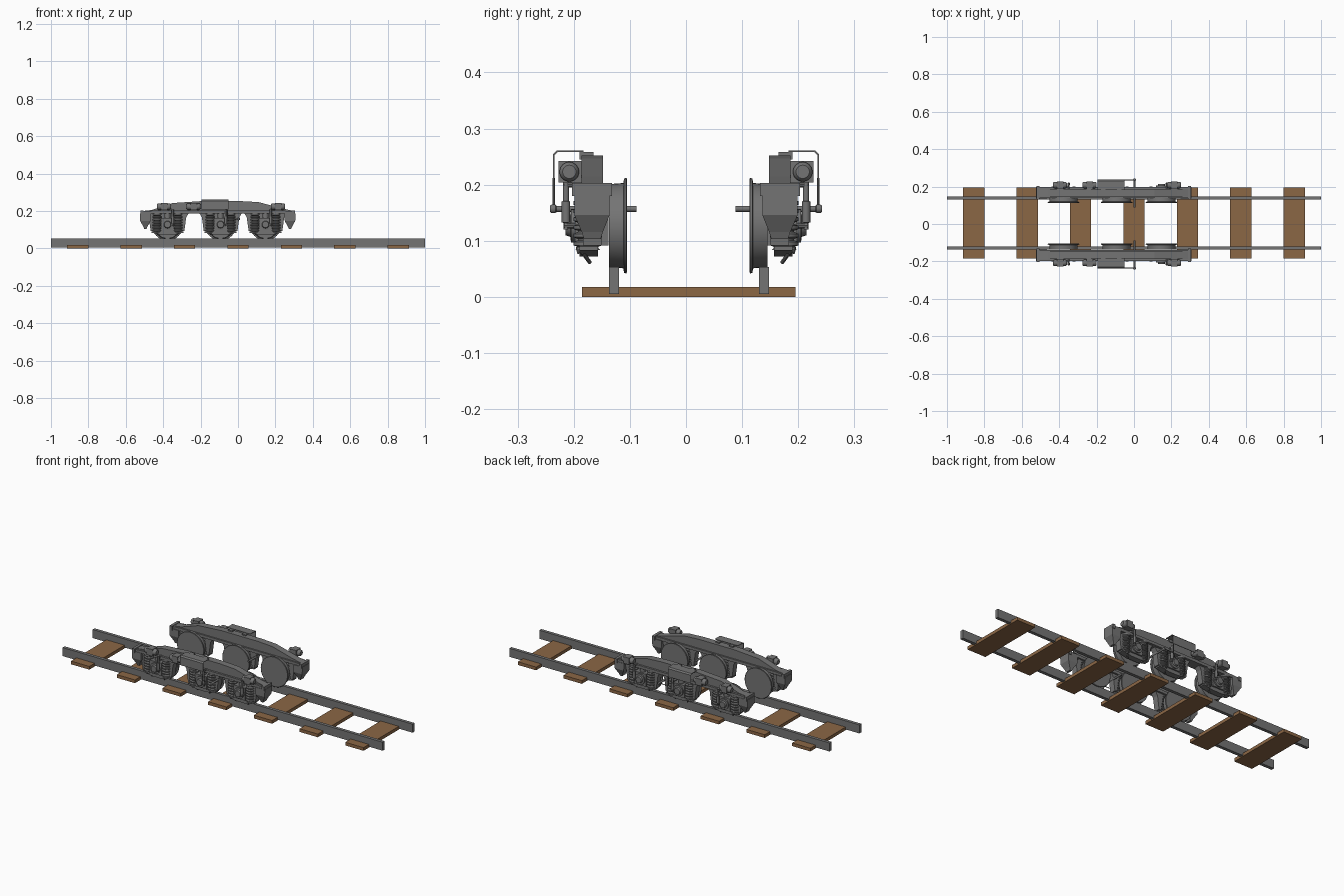
import bpy, bmesh, math
from mathutils import Vector


def material(name, colour):
    m = bpy.data.materials.new(name)
    m.diffuse_color = (*colour, 1)
    return m


brown = material("sleeper_wood", (0.26, 0.135, 0.06))
steel = material("dark_steel", (0.175, 0.175, 0.175))


def finish(bm, name, smooth=False, mat=steel):
    bmesh.ops.recalc_face_normals(bm, faces=bm.faces)
    me = bpy.data.meshes.new(name)
    bm.to_mesh(me)
    me.materials.append(mat)
    ob = bpy.data.objects.new(name, me)
    bpy.context.collection.objects.link(ob)
    if smooth:
        me.shade_smooth()
        me.set_sharp_from_angle(angle=math.radians(35))
    return ob


def pair(bm, name, smooth=False, shift=0.0):
    """Front bogie part plus its mirrored twin on the back rail."""
    finish(bm, "front_" + name, smooth)
    for v in bm.verts:
        v.co.y = -v.co.y + shift
    finish(bm, "back_" + name, smooth)
    bm.free()


def loft(bm, rings):
    loops = [[bm.verts.new(p) for p in r] for r in rings]
    n = len(loops[0])
    for a, b in zip(loops, loops[1:]):
        for i in range(n):
            bm.faces.new((a[i], a[(i + 1) % n], b[(i + 1) % n], b[i]))
    bm.faces.new(loops[0])
    bm.faces.new(loops[-1])


def rect(x0, x1, y0, y1, z):
    return [(x0, y0, z), (x1, y0, z), (x1, y1, z), (x0, y1, z)]


def box(bm, x0, x1, y0, y1, z0, z1):
    loft(bm, [rect(x0, x1, y0, y1, z0), rect(x0, x1, y0, y1, z1)])


def prism(bm, pts, y0, y1):
    loft(bm, [[(x, y, z) for x, z in pts] for y in (y0, y1)])


def turned(bm, c, axis, profile, n=20):
    """Stacked circles: profile is (distance along axis, radius)."""
    rot = Vector((0, 0, 1)).rotation_difference(Vector(axis)).to_matrix()
    c = Vector(c)
    loft(bm, [[c + rot @ Vector((r * math.cos(2 * math.pi * i / n), r * math.sin(2 * math.pi * i / n), d))
               for i in range(n)] for d, r in profile])


def rod(bm, a, b, r, n=10):
    d = Vector(b) - Vector(a)
    turned(bm, a, d.normalized(), [(0, r), (d.length, r)], n)


X, Y, Z = (1, 0, 0), (0, 1, 0), (0, 0, 1)
wheels = (-0.377, -0.093, 0.147)

# Track
for i in range(7):
    bm = bmesh.new()
    x = -0.857 + i * 0.2857
    box(bm, x - 0.057, x + 0.057, -0.185, 0.195, 0, 0.018)
    finish(bm, "sleeper", mat=brown)
for name, y in (("front_rail", -0.128), ("back_rail", 0.139)):
    bm = bmesh.new()
    box(bm, -1, 1, y - 0.009, y + 0.009, 0.005, 0.053)
    finish(bm, name)

# Wheels with flange on the inner face
for x in wheels:
    bm = bmesh.new()
    turned(bm, (x, -0.1375, 0.127), Y, [(0, 0.074), (0.026, 0.076), (0.027, 0.084),
                                       (0.031, 0.085), (0.0325, 0.083)], 40)
    pair(bm, "wheel", True, 0.008)

# Main side beam
bm = bmesh.new()
prism(bm, [(-0.505, 0.165), (-0.505, 0.2), (-0.46, 0.205), (-0.35, 0.242), (-0.2, 0.252), (0.02, 0.252),
           (0.11, 0.247), (0.23, 0.215), (0.295, 0.2), (0.295, 0.165), (0.22, 0.185), (-0.43, 0.185)],
      -0.186, -0.148)
pair(bm, "side_beam")
bm = bmesh.new()
prism(bm, [(-0.51, 0.185), (-0.51, 0.198), (-0.46, 0.201), (0.25, 0.201), (0.3, 0.198), (0.3, 0.185)],
      -0.197, -0.14)
pair(bm, "beam_flange")

# End boxes with tapered hoppers and end plates
for x, px in ((-0.495, -0.512), (0.278, 0.297)):
    bm = bmesh.new()
    loft(bm, [rect(x - 0.006, x + 0.006, -0.182, -0.152, 0.103),
              rect(x - 0.011, x + 0.011, -0.186, -0.148, 0.116),
              rect(x - 0.028, x + 0.028, -0.199, -0.136, 0.146),
              rect(x - 0.029, x + 0.029, -0.199, -0.136, 0.187)])
    pair(bm, "end_hopper")
    bm = bmesh.new()
    box(bm, px - 0.008, px + 0.008, -0.203, -0.132, 0.18, 0.203)
    pair(bm, "end_plate")

# Axle guards, springs and axle boxes around each wheel
for x in wheels:
    bm = bmesh.new()
    for s in (-1, 1):
        prism(bm, [(x + s * a, z) for a, z in ((0.062, 0.19), (0.115, 0.19), (0.1, 0.165),
                                              (0.09, 0.092), (0.076, 0.092))], -0.184, -0.15)
    pair(bm, "axle_guard")

    bm = bmesh.new()
    box(bm, x - 0.036, x + 0.036, -0.198, -0.138, 0.092, 0.163)
    prism(bm, [(x - 0.085, 0.083), (x - 0.085, 0.09), (x - 0.03, 0.105), (x + 0.03, 0.105),
               (x + 0.085, 0.09), (x + 0.085, 0.083), (x + 0.03, 0.072), (x - 0.03, 0.072)], -0.19, -0.157)
    pair(bm, "axle_box")
    bm = bmesh.new()
    turned(bm, (x, -0.197, 0.127), (0, -1, 0), [(0, 0.03), (0.008, 0.03), (0.009, 0.02), (0.018, 0.017)], 20)
    rod(bm, (x, -0.174, 0.155), (x, -0.174, 0.195), 0.016, 14)
    pair(bm, "axle_cap", True)

    for s in (-1, 1):
        sx = x + s * 0.056
        bm = bmesh.new()
        prof = [(-0.004, 0.022)]
        for k in range(6):
            z = k * 0.0145
            prof += [(z + 0.001, 0.018), (z + 0.004, 0.026), (z + 0.010, 0.026), (z + 0.013, 0.018)]
        prof += [(0.09, 0.024), (0.1, 0.024)]
        turned(bm, (sx, -0.175, 0.088), Z, prof, 18)
        pair(bm, "spring", True)
        bm = bmesh.new()
        rod(bm, (sx, -0.19, 0.09), (sx, -0.187, 0.078), 0.007)
        rod(bm, (sx, -0.187, 0.083), (sx - s * 0.02, -0.171, 0.061), 0.0035)
        pair(bm, "sand_pipe", True)

    # Vertical damper beside the axle box
    dx = x + 0.028
    bm = bmesh.new()
    turned(bm, (dx, -0.214, 0.12), Z, [(0, 0.004), (0.012, 0.004), (0.013, 0.0075), (0.05, 0.0075),
                                      (0.051, 0.0055), (0.088, 0.0055)], 12)
    rod(bm, (dx, -0.217, 0.127), (dx, -0.18, 0.127), 0.005)
    rod(bm, (dx, -0.217, 0.2), (dx, -0.17, 0.2), 0.005)
    pair(bm, "damper", True)

# Brake cylinders with mounting blocks
for x in (-0.395, -0.237, 0.215):
    bm = bmesh.new()
    turned(bm, (x - 0.038, -0.208, 0.223), X, [(0, 0.012), (0.004, 0.016), (0.008, 0.0175), (0.064, 0.0175),
                                              (0.07, 0.016), (0.074, 0.012)], 18)
    pair(bm, "brake_cylinder", True)
    bm = bmesh.new()
    box(bm, x - 0.018, x + 0.018, -0.227, -0.186, 0.204, 0.242)
    pair(bm, "cylinder_block")

# Bent cover sheet over the centre of the beam
bm = bmesh.new()
outer = [(-0.183, 0.261), (-0.23, 0.261), (-0.237, 0.254), (-0.237, 0.208)]
inner = [(-0.234, 0.208), (-0.234, 0.253), (-0.229, 0.258), (-0.183, 0.258)]
loft(bm, [[(x, y, z) for y, z in outer + inner] for x in (-0.196, -0.052)])
pair(bm, "cover_sheet")
bm = bmesh.new()
for x in (-0.165, -0.08):
    box(bm, x - 0.012, x + 0.012, -0.19, -0.165, 0.245, 0.2585)
pair(bm, "cover_bracket")

# Cross rod, knob and its feed pipe
bm = bmesh.new()
rod(bm, (0.003, -0.24, 0.157), (0.003, -0.088, 0.157), 0.0055, 12)
turned(bm, (0.003, -0.242, 0.157), Y, [(0, 0.006), (0.003, 0.008), (0.009, 0.008), (0.011, 0.006)], 14)
rod(bm, (-0.056, -0.2355, 0.212), (-0.056, -0.2355, 0.157), 0.002, 8)
rod(bm, (-0.056, -0.2355, 0.157), (0.003, -0.2355, 0.157), 0.002, 8)
pair(bm, "cross_rod", True)
